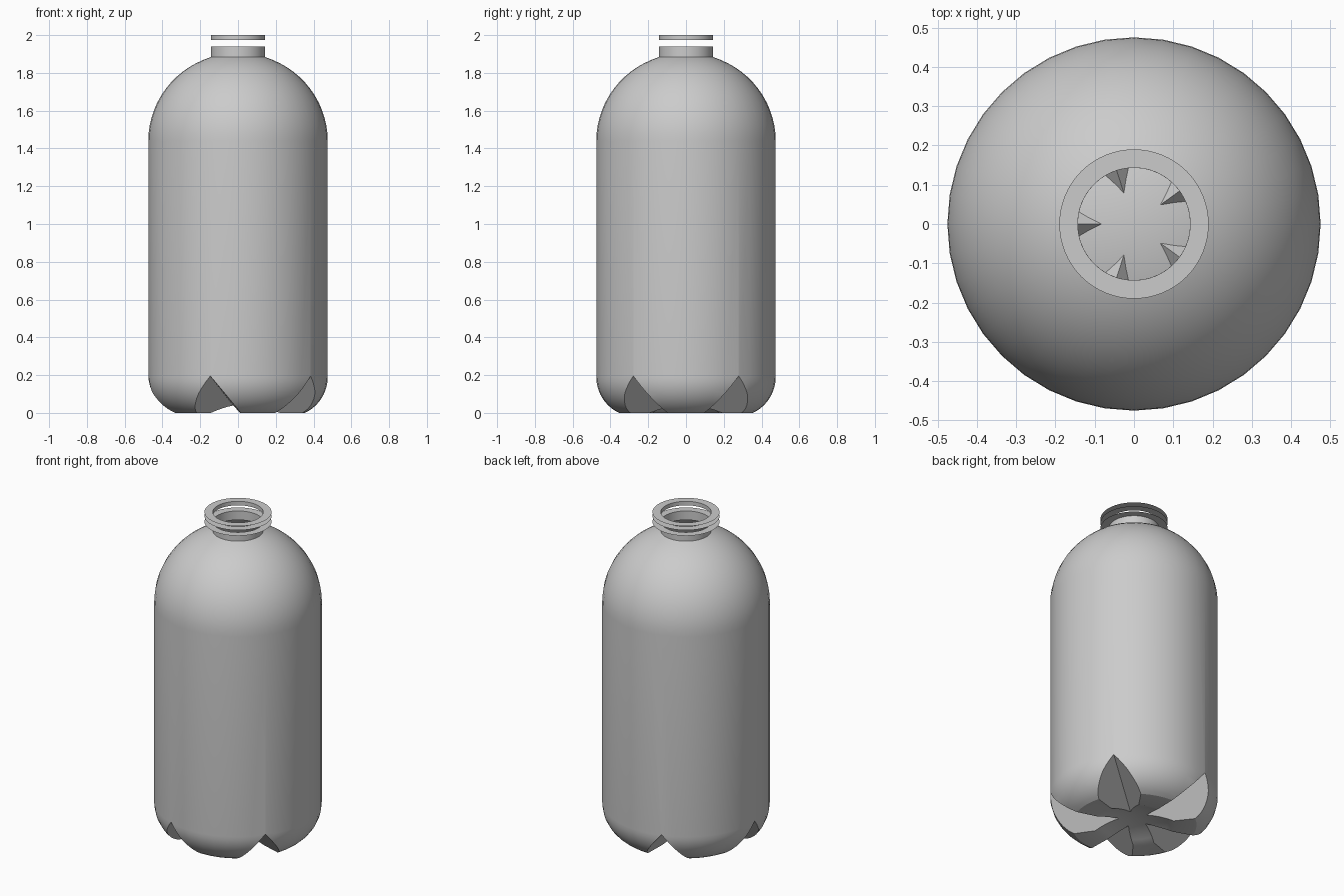
import bpy
import bmesh
import math
from mathutils import Matrix, Vector

if "Cube" in bpy.data.objects:
    bpy.data.objects.remove(bpy.data.objects["Cube"], do_unlink=True)

RADIUS = 0.475
NECK = 0.143
LIP = 0.19
SHOULDER = 1.44
DOME_TOP = 1.884

grey = bpy.data.materials.new("plain grey")
grey.use_nodes = True
grey.diffuse_color = (0.6, 0.6, 0.6, 1)
grey.node_tree.nodes["Principled BSDF"].inputs["Base Color"].default_value = (0.6, 0.6, 0.6, 1)


def add_object(name, bm):
    mesh = bpy.data.meshes.new(name)
    bm.to_mesh(mesh)
    bm.free()
    mesh.materials.append(grey)
    obj = bpy.data.objects.new(name, mesh)
    bpy.context.collection.objects.link(obj)
    return obj


def lathe(name, profile, sides):
    """Spin an (r, z) profile around the z axis."""
    bm = bmesh.new()
    verts = [bm.verts.new((r, 0, z)) for r, z in profile]
    edges = [bm.edges.new(pair) for pair in zip(verts, verts[1:])]
    bmesh.ops.spin(bm, geom=verts + edges, cent=(0, 0, 0), axis=(0, 0, 1),
                   angle=math.tau, steps=sides, use_duplicate=False)
    bmesh.ops.remove_doubles(bm, verts=bm.verts, dist=0.0001)
    bmesh.ops.recalc_face_normals(bm, faces=bm.faces)
    return add_object(name, bm)


def smooth(obj):
    bpy.ops.object.select_all(action="DESELECT")
    obj.select_set(True)
    bpy.context.view_layer.objects.active = obj
    bpy.ops.object.shade_smooth_by_angle(angle=math.radians(25))


def arc(cx, cz, rx, rz, start, end, steps):
    angles = [start + (end - start) * i / steps for i in range(steps + 1)]
    return [(cx + rx * math.cos(a), cz + rz * math.sin(a)) for a in angles]


# Body profile: hollow underside, foot ring, rounded base, wall and dome
hollow = [(0.23 * i / 6, 0.045 * (1 - (i / 6) ** 2)) for i in range(7)]
base = arc(0.265, 0.19, 0.21, 0.21, -math.asin(0.19 / 0.21), 0, 10)
dome = arc(0, SHOULDER, RADIUS, 0.465, 0, math.acos(NECK / RADIUS), 14)
dome[-1] = (NECK, DOME_TOP)
body = lathe("bottle_body", hollow + base + dome + [(0, DOME_TOP)], 40)

# Five V-shaped notches that split the base into feet
cutters = []
for i in range(5):
    bm = bmesh.new()
    points = [(-0.14, 0, -0.05), (0.6, 0, 0.245), (0.6, 0.262, -0.05), (0.6, -0.262, -0.05)]
    bmesh.ops.convex_hull(bm, input=[bm.verts.new(p) for p in points])
    bmesh.ops.recalc_face_normals(bm, faces=bm.faces)
    turn = Matrix.Rotation(math.pi + i * math.tau / 5, 4, "Z")
    bmesh.ops.transform(bm, matrix=turn, verts=bm.verts)
    cutter = add_object("notch_cutter", bm)
    cutter.hide_render = True
    cutters.append(cutter)
    notch = body.modifiers.new("notch", "BOOLEAN")
    notch.operation = "DIFFERENCE"
    notch.solver = "EXACT"
    notch.object = cutter

bpy.context.view_layer.update()
cut = bpy.data.meshes.new_from_object(body.evaluated_get(bpy.context.evaluated_depsgraph_get()))
body.modifiers.clear()
body.data = cut
for cutter in cutters:
    bpy.data.objects.remove(cutter, do_unlink=True)

# Open the mouth of the body
bm = bmesh.new()
bm.from_mesh(cut)
cap = [f for f in bm.faces if all(v.co.z > DOME_TOP - 0.001 for v in f.verts)]
bmesh.ops.delete(bm, geom=cap, context="FACES")
bm.to_mesh(cut)
bm.free()
cut.materials.clear()
cut.materials.append(grey)
for face in cut.polygons:
    face.material_index = 0
smooth(body)

# Neck with a flat collar, and the open spool-shaped lip above it
smooth(lathe("neck", [(NECK, DOME_TOP), (NECK, 1.94), (LIP, 1.94)], 64))
smooth(lathe("lip", [(LIP, 1.975), (NECK, 1.975), (NECK, 2), (LIP, 2)], 64))
